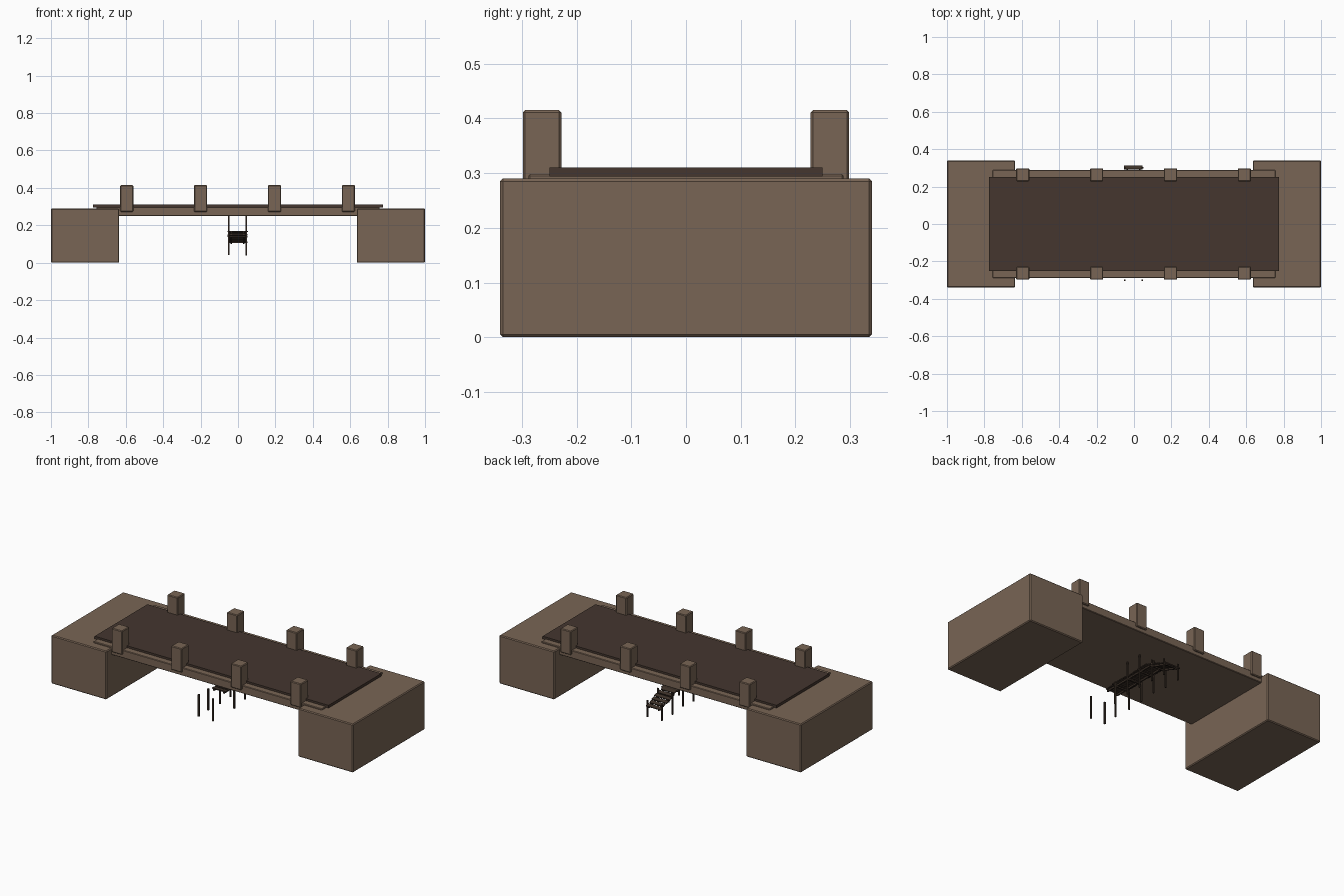
import bpy, bmesh, math, random
from mathutils import Matrix

if "Cube" in bpy.data.objects:
    bpy.data.objects.remove(bpy.data.objects["Cube"], do_unlink=True)
random.seed(4)


def material(name, rgb):
    m = bpy.data.materials.new(name)
    m.use_nodes = True
    m.diffuse_color = (*rgb, 1)
    m.node_tree.nodes["Principled BSDF"].inputs["Base Color"].default_value = (*rgb, 1)
    return m


stone = material("brown_stone", (0.19, 0.13, 0.09))
road = material("dark_road", (0.058, 0.037, 0.028))
wood = material("dark_wood", (0.045, 0.03, 0.021))


def box(name, mat, x, y, z, bevel=0.0, tilt=0.0):
    """Box from (min, max) ranges, optionally bevelled and tilted about x."""
    size = [r[1] - r[0] for r in (x, y, z)]
    mid = [(r[0] + r[1]) / 2 for r in (x, y, z)]
    bm = bmesh.new()
    bmesh.ops.create_cube(bm, size=1, matrix=Matrix.Diagonal((*size, 1)))
    if bevel:
        bmesh.ops.bevel(bm, geom=bm.edges[:], offset=bevel, segments=1, affect='EDGES')
    me = bpy.data.meshes.new(name)
    bm.to_mesh(me)
    bm.free()
    me.materials.append(mat)
    ob = bpy.data.objects.new(name, me)
    ob.location = mid
    ob.rotation_euler.x = tilt
    bpy.context.collection.objects.link(ob)
    return ob


def around(c, w):
    return (c - w / 2, c + w / 2)


# Bridge: end blocks, span and road surface
box("left_abutment", stone, (0.635, 1), (-0.34, 0.34), (0, 0.29), 0.005)
box("right_abutment", stone, (-1, -0.635), (-0.34, 0.34), (0, 0.29), 0.005)
box("span", stone, (-0.757, 0.757), (-0.288, 0.288), (0.25, 0.298), 0.003)
box("road_deck", road, (-0.775, 0.775), (-0.25, 0.25), (0.294, 0.31))

# Parapet posts on both edges
for x in (-0.595, -0.2, 0.195, 0.59):
    for side, y in (("front", -0.263), ("back", 0.263)):
        box(side + "_parapet_post", stone, around(x, 0.07), around(y, 0.07),
            (0.272, 0.415), 0.004)

# Broken jetty below: thin stakes, some reaching up to the span
for y in (-0.3, -0.21, -0.1, 0.0, 0.1, 0.2, 0.3):
    for x in (-0.05, 0.045):
        if y == -0.21 and x > 0:
            continue
        top = 0.25 if y in (0.0, 0.1) else 0.175
        if y == 0.3:
            top = 0.14
        low = 0.045 + random.uniform(-0.007, 0.012)
        box("jetty_stake", wood, around(x, 0.008), around(y, 0.008), (low, top))

# Level walkway
for x in (-0.035, 0.03):
    box("walkway_beam", wood, around(x, 0.008), (-0.18, 0.16), (0.154, 0.163))
for i in range(12):
    y = -0.167 + i * 0.029
    w = 0.098 + random.uniform(-0.01, 0.012)
    box("walkway_plank", wood, around(-0.002, w), around(y, 0.022), (0.163, 0.169))

# Sloping ramp at the back
slope = math.atan2(-0.055, 0.15)
for x in (-0.035, 0.03):
    box("ramp_beam", wood, around(x, 0.008), around(0.235, 0.16), around(0.132, 0.008), tilt=slope)
for i in range(6):
    t = i / 5
    w = 0.098 + random.uniform(-0.01, 0.012)
    box("ramp_plank", wood, around(-0.004, w), around(0.17 + 0.133 * t, 0.021),
        around(0.164 - 0.049 * t, 0.006), tilt=slope)
for y, z in ((-0.1, 0.15), (0.0, 0.15), (0.1, 0.15), (0.2, 0.14), (0.3, 0.11)):
    box("cross_brace", wood, around(-0.002, 0.105), around(y, 0.007), around(z, 0.008))
